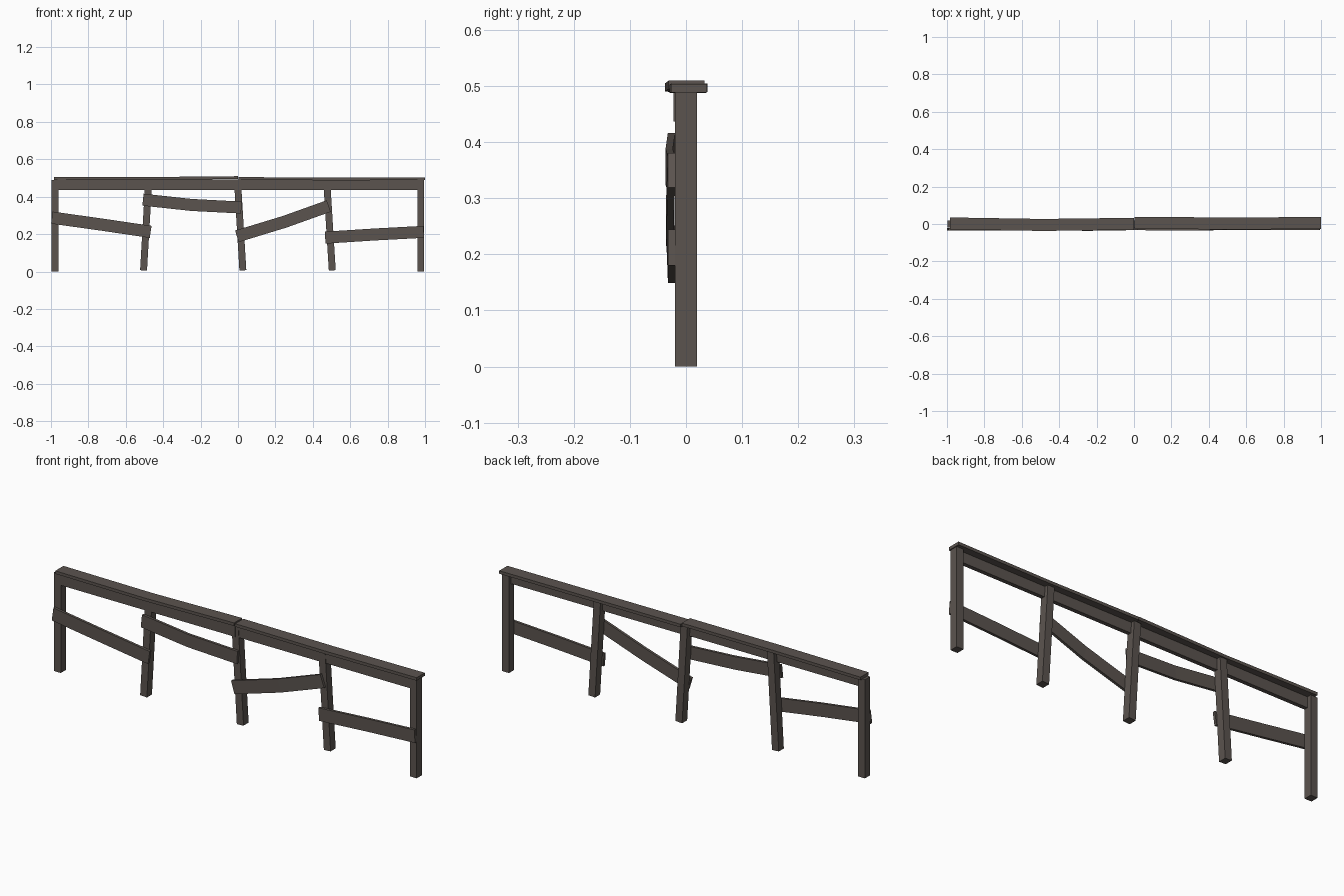
import bpy, bmesh
from mathutils import Vector

if "Cube" in bpy.data.objects:
    bpy.data.objects.remove(bpy.data.objects["Cube"])

wood = bpy.data.materials.new("dark weathered wood")
wood.diffuse_color = (0.105, 0.088, 0.078, 1)
wood.use_nodes = True
wood.node_tree.nodes["Principled BSDF"].inputs["Base Color"].default_value = wood.diffuse_color


def plank(name, path, height, depth):
    """Sweep a rectangle along a path in the xz plane (y may drift)."""
    pts = [Vector(p) for p in path]
    bm = bmesh.new()
    rings = []
    for i, p in enumerate(pts):
        t = pts[min(i + 1, len(pts) - 1)] - pts[max(i - 1, 0)]
        t.y = 0
        t.normalize()
        n = Vector((-t.z, 0, t.x)) * height / 2
        d = Vector((0, depth / 2, 0))
        rings.append([bm.verts.new(p + a) for a in (-n - d, n - d, n + d, -n + d)])
    for a, b in zip(rings, rings[1:]):
        for k in range(4):
            bm.faces.new((a[k], a[(k + 1) % 4], b[(k + 1) % 4], b[k]))
    bm.faces.new(rings[0])
    bm.faces.new(rings[-1])
    bmesh.ops.recalc_face_normals(bm, faces=bm.faces)
    me = bpy.data.meshes.new(name)
    bm.to_mesh(me)
    bm.free()
    me.materials.append(wood)
    ob = bpy.data.objects.new(name, me)
    bpy.context.collection.objects.link(ob)
    return ob


# Posts: bottom x, top x (inner ones lean)
for i, (xb, xt) in enumerate([(-0.978, -0.978), (-0.505, -0.477), (0.026, -0.003),
                              (0.504, 0.474), (0.977, 0.977)]):
    z0 = 0 if xb == xt else 0.006
    plank(f"post_{i + 1}", [(xb, 0, z0), (xt, 0, 0.49)], 0.037, 0.04)

# Slightly warped top caps
plank("top_cap_left", [(-0.983, 0.003, 0.497), (-0.49, -0.005, 0.4975), (0.0, 0.001, 0.502)], 0.015, 0.064)
plank("top_cap_right", [(0.003, 0.006, 0.497), (0.5, 0.003, 0.495), (1.0, 0.005, 0.496)], 0.015, 0.064)

# Upper rails just under the caps
plank("upper_rail_left", [(-0.965, -0.012, 0.464), (0.0, -0.012, 0.464)], 0.055, 0.02)
plank("upper_rail_right", [(0.0, -0.008, 0.464), (0.965, -0.008, 0.464)], 0.055, 0.02)

# Crooked lower boards nailed to the front of the posts
plank("lower_board_1", [(-0.995, -0.027, 0.288), (-0.73, -0.029, 0.251), (-0.467, -0.026, 0.212)], 0.065, 0.013)
plank("lower_board_2", [(-0.508, -0.026, 0.384), (-0.25, -0.030, 0.356), (0.018, -0.026, 0.342)], 0.064, 0.013)
plank("lower_board_3", [(-0.006, -0.026, 0.188), (0.25, -0.029, 0.266), (0.485, -0.026, 0.350)], 0.065, 0.013)
plank("lower_board_4", [(0.466, -0.026, 0.181), (0.73, -0.026, 0.198), (0.993, -0.026, 0.212)], 0.064, 0.013)
